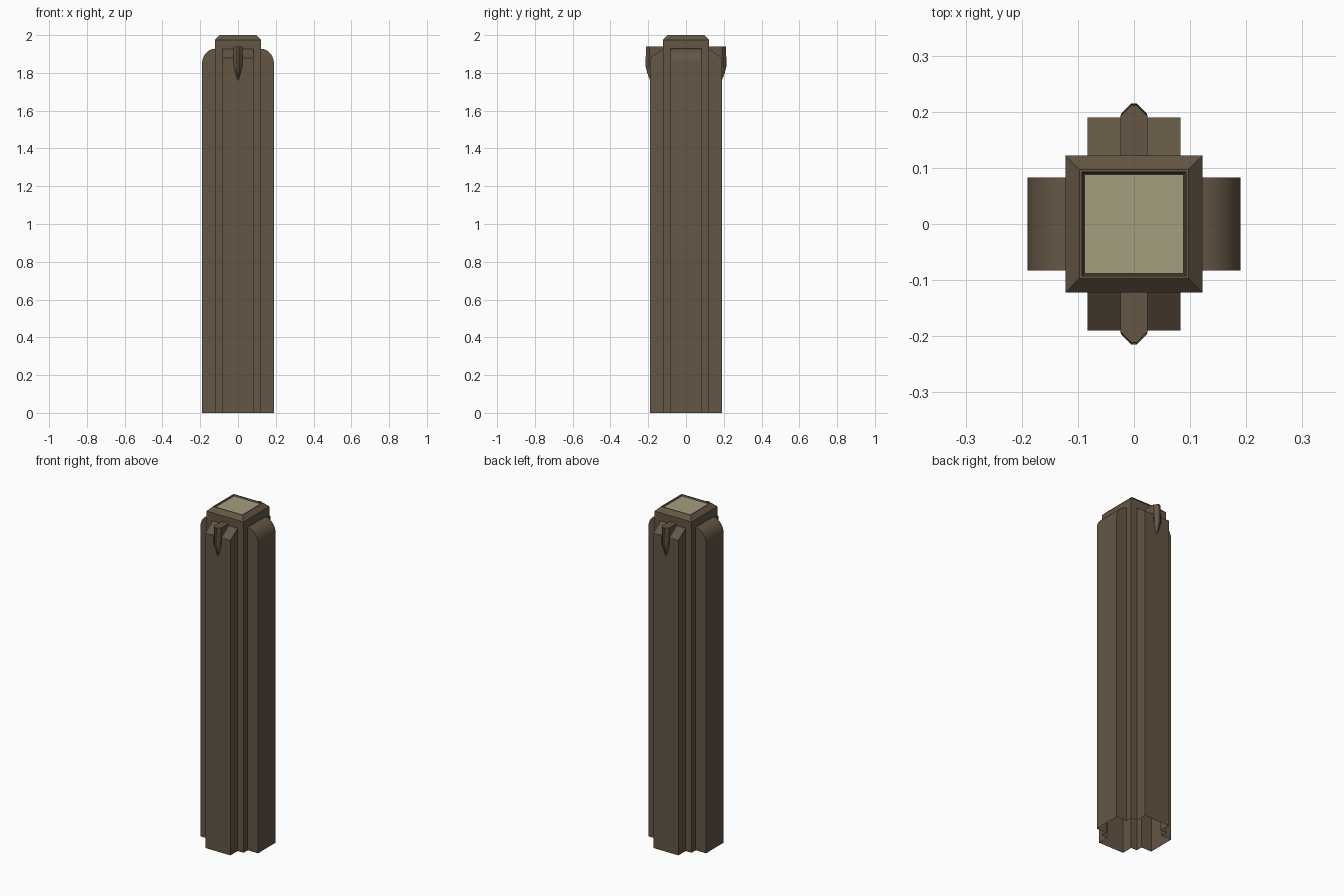
import bpy, bmesh, math

if "Cube" in bpy.data.objects:
    bpy.data.objects.remove(bpy.data.objects["Cube"])


def material(name, rgb):
    m = bpy.data.materials.new(name)
    m.diffuse_color = (*rgb, 1)
    m.use_nodes = True
    m.node_tree.nodes["Principled BSDF"].inputs["Base Color"].default_value = m.diffuse_color
    return m


BRONZE = material("dark_bronze", (0.127, 0.093, 0.058))
CREAM = material("pale_cream", (0.376, 0.337, 0.212))


def loft(name, rings, mat):
    """Closed solid through a list of rings with equal point counts."""
    bm = bmesh.new()
    loops = [[bm.verts.new(p) for p in ring] for ring in rings]
    n = len(loops[0])
    for a, b in zip(loops, loops[1:]):
        for i in range(n):
            j = (i + 1) % n
            bm.faces.new((a[i], a[j], b[j], b[i]))
    bm.faces.new(loops[0][::-1])
    bm.faces.new(loops[-1])
    bmesh.ops.recalc_face_normals(bm, faces=bm.faces)
    me = bpy.data.meshes.new(name)
    bm.to_mesh(me)
    bm.free()
    me.materials.append(mat)
    ob = bpy.data.objects.new(name, me)
    bpy.context.collection.objects.link(ob)
    return ob


def square(h, z):
    return [(-h, -h, z), (h, -h, z), (h, h, z), (-h, h, z)]


def select(ob):
    bpy.ops.object.select_all(action='DESELECT')
    ob.select_set(True)
    bpy.context.view_layer.objects.active = ob


# square core with chamfered rim and shallow recess on top
core = [(0.122, 0), (0.122, 1.975), (0.107, 1.99), (0.097, 2.0),
        (0.093, 2.0), (0.089, 1.986)]
post = loft("post_body", [square(h, z) for h, z in core], BRONZE)

# rounded ribs left and right
arc = [(0.12 + 0.07 * math.cos(t), 1.85 + 0.078 * math.sin(t))
       for t in (math.pi / 2 * i / 10 for i in range(11))]
side = [(0.19, 0)] + arc
side += [(-x, z) for x, z in reversed(side)]
side_ribs = loft("side_ribs", [[(x, y, z) for x, z in side] for y in (-0.083, 0.083)], BRONZE)

# sloped ribs front and back
front = [(0.19, 0), (0.19, 1.88), (0.12, 1.928)]
front += [(-y, z) for y, z in reversed(front)]
front_ribs = loft("front_ribs", [[(x, y, z) for y, z in front] for x in (-0.083, 0.083)], BRONZE)

# merge ribs into one shell
for rib in (side_ribs, front_ribs):
    select(post)
    mod = post.modifiers.new("union", 'BOOLEAN')
    mod.operation = 'UNION'
    mod.solver = 'EXACT'
    mod.object = rib
    bpy.ops.object.modifier_apply(modifier=mod.name)
    bpy.data.objects.remove(rib)

# open underside
bm = bmesh.new()
bm.from_mesh(post.data)
under = [f for f in bm.faces if all(v.co.z < 0.001 for v in f.verts)]
bmesh.ops.delete(bm, geom=under, context='FACES')
bm.to_mesh(post.data)
bm.free()
select(post)
bpy.ops.object.shade_smooth_by_angle(angle=math.radians(25))

# pale panel set in the top
loft("top_panel", [square(0.0885, 1.986), square(0.0885, 1.993)], CREAM)


# pointed spurs, front and back
def spur_ring(z, w, shoulder, tip, flat):
    half = [(w, 0.115), (w, shoulder), (flat, tip)]
    return [(x, -y, z) for x, y in half] + [(-x, -y, z) for x, y in reversed(half)]


spur = loft("spurs", [spur_ring(1.94, 0.024, 0.192, 0.211, 0.005),
                      spur_ring(1.84, 0.023, 0.197, 0.215, 0.005),
                      spur_ring(1.80, 0.014, 0.192, 0.205, 0.004),
                      spur_ring(1.76, 0.003, 0.186, 0.190, 0.001)], BRONZE)
select(spur)
bpy.ops.object.shade_smooth_by_angle(angle=math.radians(35))
mirror = spur.modifiers.new("mirror", 'MIRROR')
mirror.use_axis = (False, True, False)
